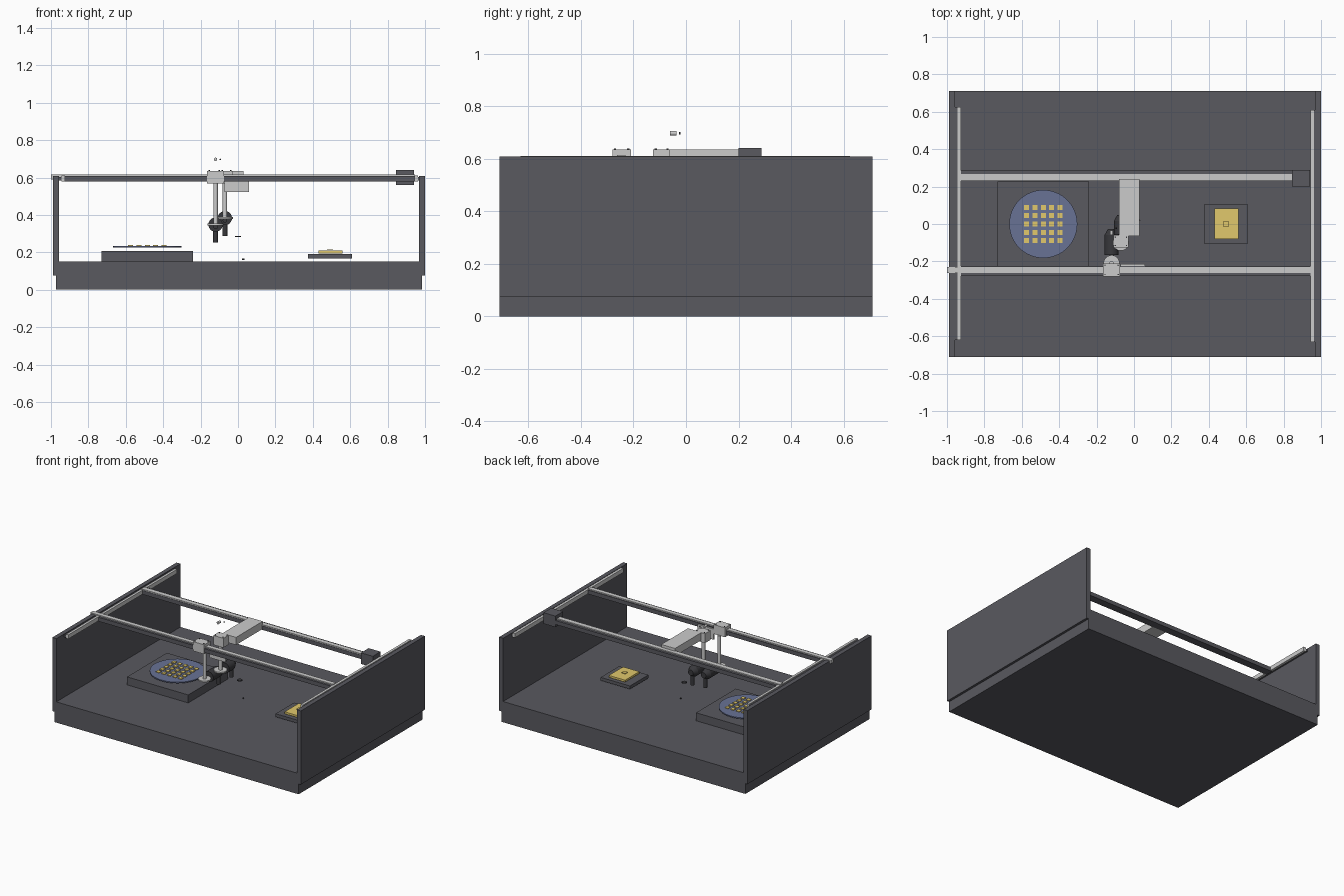
import bpy, math
from mathutils import Vector

if "Cube" in bpy.data.objects:
    bpy.data.objects.remove(bpy.data.objects["Cube"])


def material(name, rgb):
    m = bpy.data.materials.new(name)
    m.diffuse_color = (*rgb, 1)
    m.use_nodes = True
    m.node_tree.nodes["Principled BSDF"].inputs["Base Color"].default_value = m.diffuse_color
    return m


DARK = material("dark_frame", (0.10, 0.10, 0.115))
BLACK = material("black_plastic", (0.04, 0.04, 0.045))
LIGHT = material("light_metal", (0.62, 0.62, 0.64))
GOLD = material("gold", (0.75, 0.58, 0.15))
BLUE = material("wafer_blue", (0.14, 0.17, 0.30))


def box(name, x, y, z, mat):
    """Box from (min, max) pairs on each axis."""
    bpy.ops.mesh.primitive_cube_add(size=1, location=[(a + b) / 2 for a, b in (x, y, z)])
    o = bpy.context.object
    o.name = name
    o.scale = [b - a for a, b in (x, y, z)]
    bpy.ops.object.transform_apply(location=False, rotation=False, scale=True)
    o.data.materials.append(mat)
    return o


def rod(name, a, b, r, mat, r2=None, sides=32):
    """Round bar (or cone) from point a to point b."""
    a, b = Vector(a), Vector(b)
    bpy.ops.mesh.primitive_cone_add(vertices=sides, radius1=r, radius2=r if r2 is None else r2,
                                    depth=(b - a).length, location=(a + b) / 2)
    o = bpy.context.object
    o.name = name
    o.rotation_euler = (b - a).to_track_quat('Z', 'Y').to_euler()
    o.data.materials.append(mat)
    bpy.ops.object.shade_smooth_by_angle()
    return o


# Base and side walls
box("base", (-0.973, 0.983), (-0.71, 0.71), (0, 0.15), DARK)
box("left_wall", (-0.99, -0.958), (-0.71, 0.71), (0.075, 0.608), DARK)
box("right_wall", (0.968, 1.0), (-0.71, 0.71), (0.075, 0.608), DARK)

# Lengthwise rails along the walls
box("left_rail", (-0.943, -0.925), (-0.62, 0.625), (0.58, 0.61), LIGHT)
box("left_rail_mount", (-0.96, -0.943), (-0.62, 0.625), (0.585, 0.602), DARK)
box("right_rail", (0.943, 0.962), (-0.63, 0.61), (0.58, 0.61), LIGHT)
box("right_rail_mount", (0.962, 0.97), (-0.63, 0.61), (0.585, 0.602), DARK)

# Cross beams with guide rails and drive motor
box("front_beam", (-0.94, 0.945), (-0.278, -0.225), (0.578, 0.607), DARK)
box("front_guide", (-1.0, 0.945), (-0.262, -0.23), (0.59, 0.615), LIGHT)
box("back_beam", (-0.94, 0.85), (0.23, 0.285), (0.578, 0.607), DARK)
box("back_guide", (-0.94, 0.85), (0.232, 0.267), (0.59, 0.615), LIGHT)
box("drive_motor", (0.845, 0.94), (0.2, 0.288), (0.56, 0.64), DARK)

# Carriage arm and plate
box("carriage_arm", (-0.08, 0.03), (-0.065, 0.24), (0.58, 0.635), LIGHT)
box("carriage_plate", (-0.072, 0.058), (-0.225, -0.213), (0.523, 0.6), LIGHT)


def pick_head(tag, x, y, width, ymin, ymax, z, tip_y):
    """Carriage block, hanging spindle, collar, sideways barrel and nozzle."""
    box(tag + "_head_block", (x - width / 2, x + width / 2), (ymin, ymax), (0.567, 0.635), LIGHT)
    for sx in (-1, 1):
        for sy in (ymin + 0.01, ymax - 0.01):
            px = x + sx * (width / 2 - 0.01)
            rod(tag + "_screw", (px, sy, 0.634), (px, sy, 0.639), 0.004, BLACK, sides=12)
    rod(tag + "_spindle", (x, y, z), (x, y, 0.57), 0.012, LIGHT)
    rod(tag + "_collar", (x, y, z - 0.004), (x, y, z + 0.006), 0.043, LIGHT)
    rod(tag + "_barrel", (x, y + 0.045, z), (x, tip_y - 0.02, z), 0.038, BLACK)
    rod(tag + "_barrel_cap", (x, tip_y - 0.02, z), (x, tip_y + 0.012, z), 0.038, BLACK, 0.02)
    rod(tag + "_barrel_neck", (x, y, z - 0.012), (x, y + 0.05, z - 0.012), 0.012, BLACK)
    rod(tag + "_nozzle", (x, tip_y - 0.01, z - 0.095), (x, tip_y - 0.01, z), 0.013, BLACK)


pick_head("front", -0.12, -0.21, 0.09, -0.28, -0.21, 0.348, -0.04)
pick_head("back", -0.07, -0.10, 0.08, -0.125, -0.06, 0.383, 0.035)

# Camera above the heads, small parts below
rod("camera_body", (-0.12, -0.06, 0.697), (-0.12, -0.036, 0.697), 0.009, LIGHT)
rod("camera_lens", (-0.095, -0.027, 0.697), (-0.095, -0.02, 0.697), 0.004, BLACK, sides=16)
rod("sensor_disc", (0.0, 0.02, 0.282), (0.0, 0.02, 0.288), 0.017, BLACK)
rod("sensor_dot", (0.028, 0.02, 0.16), (0.028, 0.02, 0.166), 0.006, BLACK, sides=16)

# Wafer stage with grid of dies
box("wafer_stage", (-0.73, -0.24), (-0.227, 0.228), (0.15, 0.208), DARK)
rod("wafer", (-0.485, 0, 0.225), (-0.485, 0, 0.233), 0.182, BLUE, sides=64)
for i in range(5):
    for j in range(5):
        cx, cy = -0.485 + (i - 2) * 0.0445, (j - 2) * 0.0445
        box("die", (cx - 0.0135, cx + 0.0135), (cy - 0.0135, cy + 0.0135), (0.232, 0.238), GOLD)

# Bonding substrate
box("substrate_stage", (0.375, 0.61), (-0.105, 0.105), (0.167, 0.19), DARK)
box("substrate", (0.43, 0.56), (-0.08, 0.083), (0.195, 0.209), GOLD)
box("placed_die", (0.477, 0.507), (-0.014, 0.014), (0.214, 0.219), GOLD)
